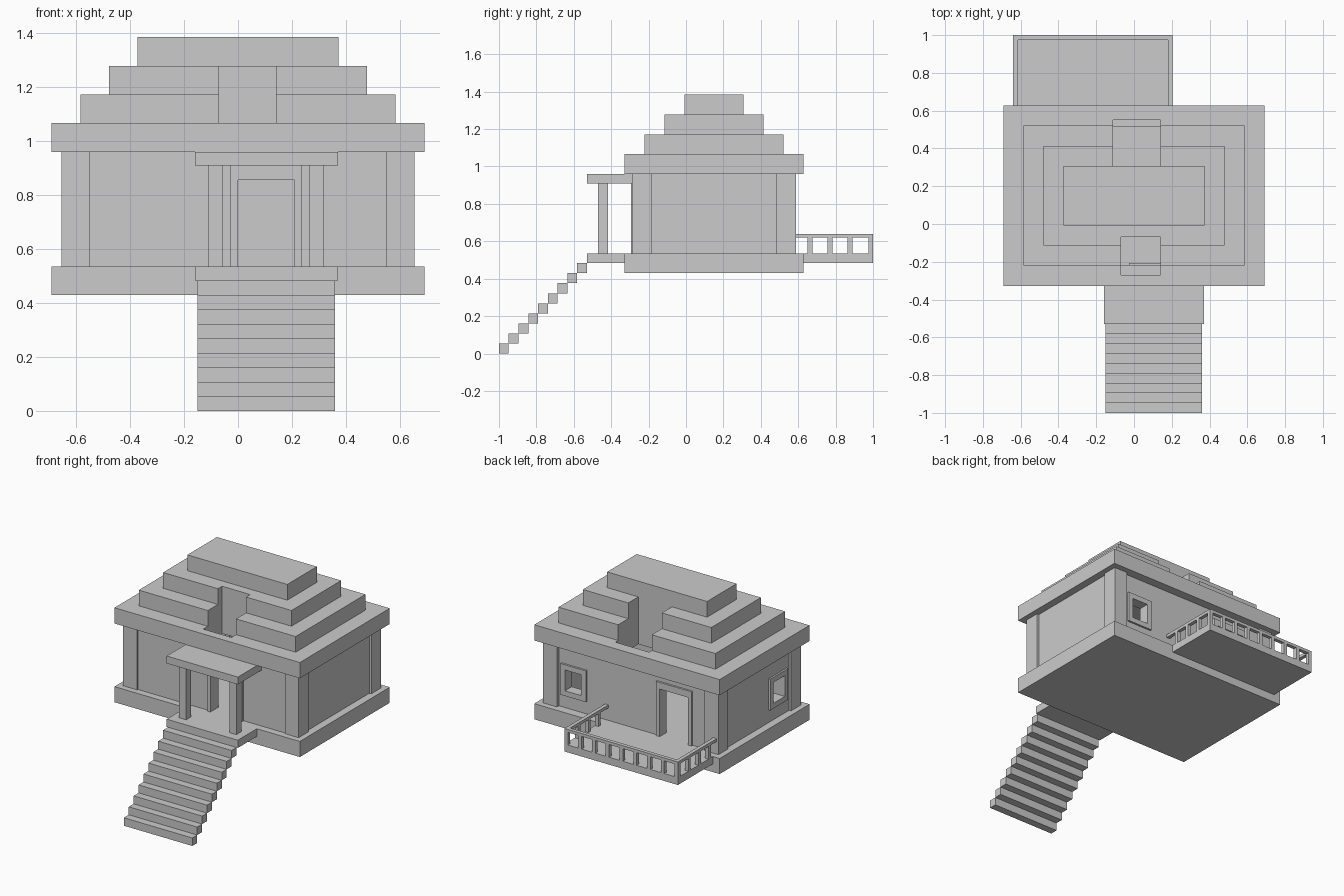
import bpy

cube = bpy.data.objects.get("Cube")
if cube:
    bpy.data.objects.remove(cube, do_unlink=True)

stone = bpy.data.materials.new("grey_stone")
stone.use_nodes = True
GREY = (0.6, 0.6, 0.6, 1)
stone.diffuse_color = GREY
stone.node_tree.nodes["Principled BSDF"].inputs["Base Color"].default_value = GREY


def box(name, x, y, z):
    """Flat-faced box from three (low, high) ranges."""
    verts = [(a, b, c) for a in x for b in y for c in z]
    faces = [(0, 1, 3, 2), (4, 6, 7, 5), (0, 4, 5, 1), (2, 3, 7, 6), (0, 2, 6, 4), (1, 5, 7, 3)]
    mesh = bpy.data.meshes.new(name)
    mesh.from_pydata(verts, [], faces)
    mesh.materials.append(stone)
    obj = bpy.data.objects.new(name, mesh)
    bpy.context.collection.objects.link(obj)
    return obj


def carve(obj, holes):
    """Subtract box-shaped holes, bake the result and drop the cutters."""
    cutters = []
    for hole in holes:
        cutter = box("cutter", *hole)
        cutter.hide_render = True
        mod = obj.modifiers.new("cut", "BOOLEAN")
        mod.operation, mod.solver, mod.object = "DIFFERENCE", "EXACT", cutter
        cutters.append(cutter)
    bpy.context.view_layer.update()
    baked = bpy.data.meshes.new_from_object(obj.evaluated_get(bpy.context.evaluated_depsgraph_get()))
    obj.modifiers.clear()
    obj.data = baked
    for cutter in cutters:
        bpy.data.objects.remove(cutter, do_unlink=True)


def around(centre, half):
    return (centre - half, centre + half)


MID = 0.15                      # depth centre of the house
FLOOR, EAVES = 0.535, 0.96
TIER = 0.106

# Foundation and porch floor
box("foundation", (-0.69, 0.69), around(MID, 0.478), (0.43, FLOOR))
PORCH_X = (-0.16, 0.37)
box("porch_floor", PORCH_X, (-0.53, -0.32), (0.483, FLOOR))

# Door and window openings
front_door, back_door = (0.0, 0.21), (-0.42, -0.21)
back_window, side_window = (0.375, 0.495), (-0.123, -0.003)
DOOR_Z, WINDOW_Z = (FLOOR, 0.855), (0.655, 0.795)
FRONT_Y, BACK_Y, SIDE_X = (-0.28, -0.217), (0.517, 0.567), (-0.638, -0.575)

# Hollow walls
walls = box("walls", (-0.638, 0.638), (FRONT_Y[0], BACK_Y[1]), (FLOOR - 0.01, EAVES + 0.005))
room = ((-0.575, 0.575), (FRONT_Y[1], BACK_Y[0]), (0.4, 1.2))
carve(walls, [
    room,
    (front_door, (-0.4, -0.15), (0.5, DOOR_Z[1])),
    (back_door, (0.45, 0.7), (0.5, DOOR_Z[1])),
    (back_window, (0.45, 0.7), WINDOW_Z),
    ((-0.8, -0.5), side_window, WINDOW_Z),
])

# Corner posts
for side, sx in (("left", 1), ("right", -1)):
    for end, sy in (("front", -1), ("back", 1)):
        box(f"{end}_{side}_corner_post", sorted((sx * 0.55, sx * 0.653)),
            sorted((MID + sy * 0.335, MID + sy * 0.438)), (FLOOR, EAVES))


def surround(name, span, z, depth, trim, top, sill, along_x=True):
    """Raised trim around an opening, running along x or y."""
    lo, hi = span
    base = z[0] - trim if sill else z[0]
    bars = [("jamb_a", (lo - trim, lo), (base, z[1] + top)),
            ("jamb_b", (hi, hi + trim), (base, z[1] + top)),
            ("head", span, (z[1], z[1] + top))]
    if sill:
        bars.append(("sill", span, (base, z[0])))
    for part, s, height in bars:
        box(f"{name}_{part}", *((s, depth) if along_x else (depth, s)), height)


surround("front_door_frame", front_door, DOOR_Z, (-0.293, -0.207), 0.027, 0.055, False)
surround("back_door_frame", back_door, DOOR_Z, (0.507, 0.58), 0.027, 0.045, False)
surround("back_window_frame", back_window, WINDOW_Z, (0.507, 0.58), 0.035, 0.035, True)
surround("side_window_frame", side_window, WINDOW_Z, (-0.65, -0.565), 0.035, 0.035, True, False)

# Stepped roof with a front and a back light well
wells = [((-0.07, 0.14), (-0.27, -0.07), (0.9, 1.5)),
         ((-0.11, 0.14), (0.307, 0.55), (0.9, 1.5))]
for i in range(4):
    z = EAVES + i * TIER
    tier = box(f"roof_tier_{i + 1}", around(0, 0.69 - i * TIER),
               around(MID, 0.478 - i * 0.107), (z, z + TIER))
    if i < 3:
        carve(tier, wells)

# Porch canopy and columns
box("porch_canopy", PORCH_X, (-0.53, -0.275), (0.91, EAVES))
for side, x in (("right", (-0.11, -0.057)), ("left", (0.265, 0.317))):
    box(f"{side}_porch_column", x, (-0.47, -0.417), (FLOOR, 0.91))

# Front stairs, each tread touching the next along one edge
RISE, RUN = 0.0537, 0.0522
for i in range(9):
    y = -1 + i * RUN
    box(f"stair_{i + 1}", (-0.15, 0.36), (y, y + RUN), (i * RISE, (i + 1) * RISE))

# Back balcony with railing
BX0, BX1, RAIL = -0.64, 0.205, 0.025
RAIL_Z, BALUSTER_Z = (0.62, 0.64), (FLOOR, 0.62)
box("balcony_floor", (BX0, BX1), (0.62, 1), (0.485, FLOOR))
box("back_rail", (BX0, BX1), (1 - RAIL, 1), RAIL_Z)
for i in range(9):
    x = BX0 + i * (BX1 - BX0 - RAIL) / 8
    box(f"back_baluster_{i + 1}", (x, x + RAIL), (1 - RAIL, 1), BALUSTER_Z)
for side, x in (("right", (BX0, BX0 + RAIL)), ("left", (BX1 - RAIL, BX1))):
    box(f"{side}_rail", x, (0.567, 1 - RAIL), RAIL_Z)
    for i in range(3):
        y = 0.65 + i * 0.107
        box(f"{side}_baluster_{i + 1}", x, (y, y + RAIL), BALUSTER_Z)
